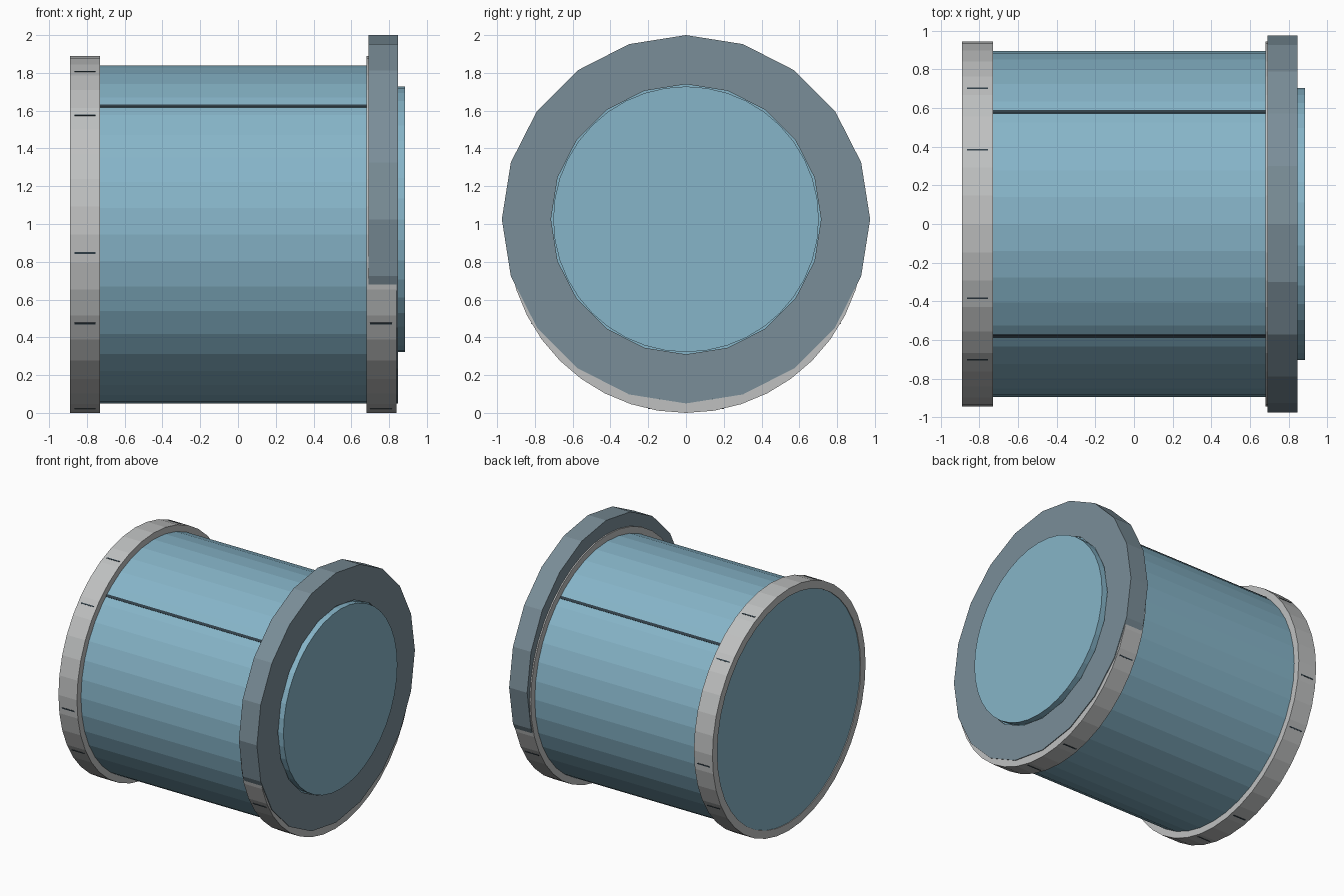
import bpy, bmesh
from math import sin, cos, pi, radians
from mathutils import Matrix

cube = bpy.data.objects.get("Cube")
if cube:
    bpy.data.objects.remove(cube, do_unlink=True)


def material(name, color):
    mat = bpy.data.materials.new(name)
    mat.use_nodes = True
    mat.diffuse_color = (*color, 1)
    mat.node_tree.nodes["Principled BSDF"].inputs["Base Color"].default_value = (*color, 1)
    return mat


blue = material("soft blue", (0.24, 0.46, 0.58))
gray = material("light gray", (0.52, 0.53, 0.53))
slate = material("slate gray", (0.195, 0.27, 0.315))
dark = material("dark slate", (0.03, 0.05, 0.065))


def finish(name, bm, mat):
    bmesh.ops.recalc_face_normals(bm, faces=bm.faces)
    mesh = bpy.data.meshes.new(name)
    bm.to_mesh(mesh)
    bm.free()
    mesh.materials.append(mat)
    obj = bpy.data.objects.new(name, mesh)
    bpy.context.collection.objects.link(obj)
    return obj


def drum(name, mat, sides, x0, x1, z, outer, inner=None):
    """Faceted drum along x; with an inner radius it becomes an open ring."""
    bm = bmesh.new()

    def loop(x, r):
        angles = [2 * pi * i / sides for i in range(sides)]
        return [bm.verts.new((x, r * cos(a), z + r * sin(a))) for a in angles]

    def bridge(a, b):
        for i in range(sides):
            j = (i + 1) % sides
            bm.faces.new((a[i], a[j], b[j], b[i]))

    o0, o1 = loop(x0, outer), loop(x1, outer)
    bridge(o0, o1)
    if inner:
        i0, i1 = loop(x0, inner), loop(x1, inner)
        bridge(i0, i1)
        bridge(o0, i0)
        bridge(o1, i1)
    else:
        bm.faces.new(o0)
        bm.faces.new(o1)
    return finish(name, bm, mat)


def strips(name, x0, x1, radius, width, depth, angles):
    """Thin plates running along x, laid around the drum axis."""
    bm = bmesh.new()
    for deg in angles:
        place = (Matrix.Translation(((x0 + x1) / 2, 0, AXIS))
                 @ Matrix.Rotation(radians(deg), 4, 'X')
                 @ Matrix.Translation((0, radius, 0))
                 @ Matrix.Diagonal((x1 - x0, depth, width, 1)))
        bmesh.ops.create_cube(bm, size=1, matrix=place)
    return finish(name, bm, dark)


AXIS, LID_AXIS = 0.945, 1.025

# Main drum and its two end bands
drum("drum_body", blue, 40, -0.884, 0.835, AXIS, 0.895)
drum("right_band", gray, 40, -0.89, -0.73, AXIS, 0.945, 0.885)
drum("left_band", gray, 40, 0.68, 0.84, AXIS, 0.945, 0.885)

# Raised end ring with its inset disc
drum("end_ring", slate, 20, 0.69, 0.846, LID_AXIS, 0.975, 0.715)
drum("end_disc", blue, 40, 0.75, 0.885, LID_AXIS, 0.703)

# Two long seams on the upper body
strips("body_seams", -0.735, 0.685, 0.893, 0.02, 0.006, (49.5, 130.5))

# Short marks around both bands
marks = [18 + 24 * i for i in range(15) if i % 3]
strips("right_band_marks", -0.865, -0.755, 0.942, 0.009, 0.006, marks)
strips("left_band_marks", 0.70, 0.815, 0.942, 0.009, 0.006, marks)
